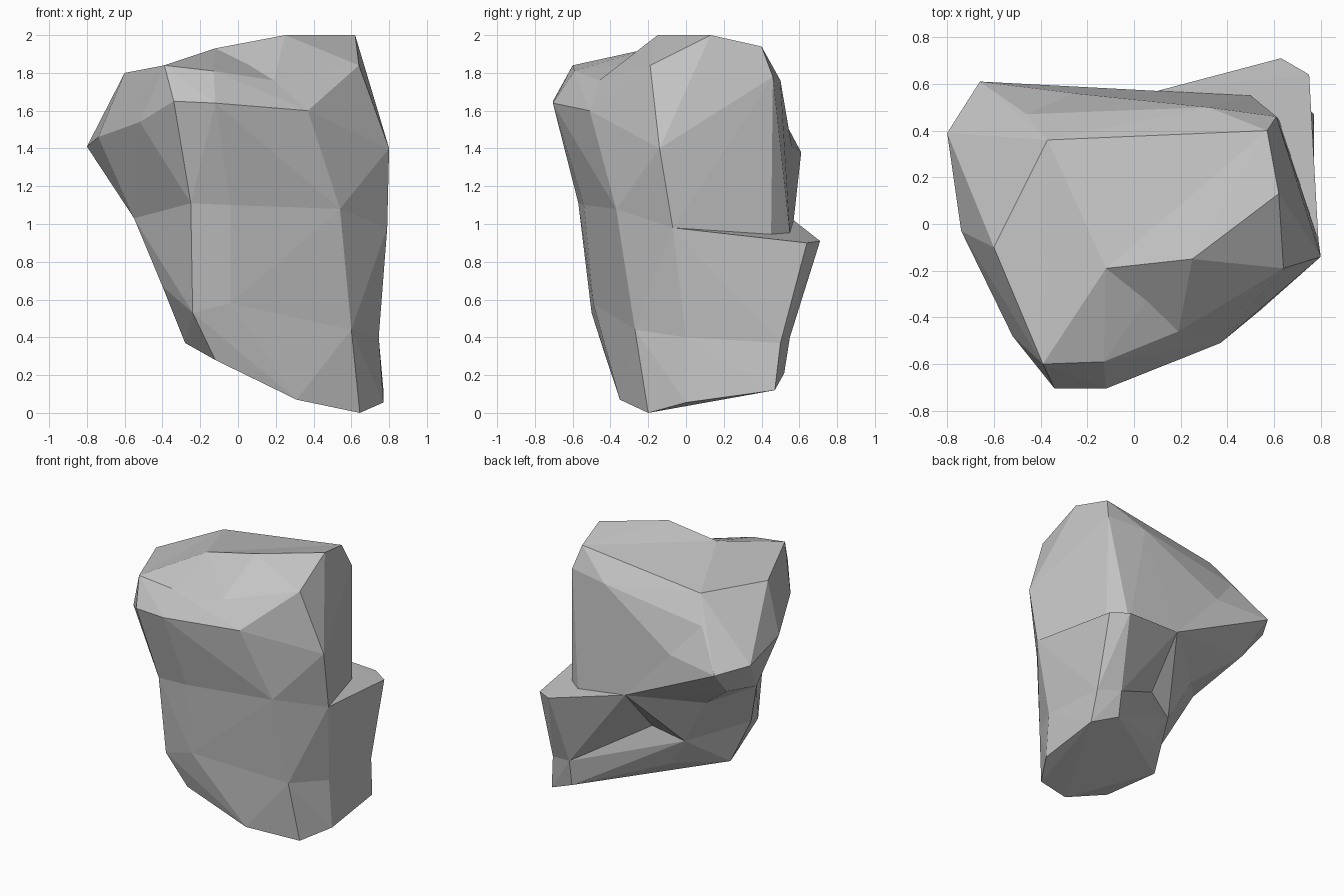
import bpy
import bmesh
from mathutils import Vector

default_cube = bpy.data.objects.get("Cube")
if default_cube is not None:
    bpy.data.objects.remove(default_cube, do_unlink=True)


def make_material(name, colour):
    material = bpy.data.materials.new(name)
    material.use_nodes = True
    material.diffuse_color = colour
    shader = next(n for n in material.node_tree.nodes if n.type == "BSDF_PRINCIPLED")
    shader.inputs["Base Color"].default_value = colour
    shader.inputs["Roughness"].default_value = 1
    return material


def faceted_stone(name, corners, material):
    """Wrap flat facets tightly around a handful of corner points."""
    bm = bmesh.new()
    for corner in corners:
        bm.verts.new(Vector(corner))
    bmesh.ops.convex_hull(bm, input=list(bm.verts))
    loose = [vert for vert in bm.verts if not vert.link_faces]
    bmesh.ops.delete(bm, geom=loose, context="VERTS")
    bmesh.ops.recalc_face_normals(bm, faces=list(bm.faces))
    mesh = bpy.data.meshes.new(name)
    bm.to_mesh(mesh)
    bm.free()
    mesh.materials.append(material)
    for polygon in mesh.polygons:
        polygon.use_smooth = False
    stone = bpy.data.objects.new(name, mesh)
    bpy.context.scene.collection.objects.link(stone)
    return stone


stone_grey = make_material("stone grey", (0.55, 0.55, 0.55, 1))

# Crown corners shared between neighbouring chunks
front_peak = (-.39, -.6, 1.84)
top_ridge = (-.12, -.19, 1.93)
back_rim = (.57, .4, 1.94)
back_rim_nose = (-.37, .36, 1.82)
crown_dent = (.19, -.46, 1.76)

# Brow and back corners
brow_nose = (-.34, -.705, 1.65)
brow_left = (.37, -.51, 1.6)
back_shoulder = (.32, .5, 1.76)
back_notch = (-.46, .47, 1.64)
back_belly = (-.26, .56, 1.41)

# Waist corners where the chunks above and below meet
waist_front_nose = (-.25, -.57, 1.11)
waist_front = (-.04, -.54, 1.1)
waist_front_left = (.54, -.37, 1.08)
waist_left = (.79, -.07, .98)
waist_nose = (-.55, -.04, 1.03)
waist_back = (-.32, .22, .94)
ledge_end = (.1, .57, 1.02)

# Shin corners between the base and the foot
shin_back = (.08, .28, .69)
shin_back_nose = (-.13, .2, .6)
shin_left = (.745, 0, .4)
shin_front_left = (.6, -.27, .44)
shin_ring = [
    (-.24, -.5, .53), (-.04, -.49, .58), shin_front_left, shin_left,
    shin_back, shin_back_nose, (-.4, -.19, .67),
]
ledge_foot = [(.74, .5, .37), (.57, .55, .4)]

# Middle of the boulder
faceted_stone("boulder_middle", [
    front_peak, (-.13, -.59, 1.81), top_ridge, back_rim, back_rim_nose,
    crown_dent, brow_nose, (-.12, -.705, 1.64), brow_left,
    back_shoulder, back_notch, back_belly,
    waist_front_nose, waist_front, waist_front_left, waist_back, ledge_end,
], stone_grey)

# Left shoulder, the tallest chunk
faceted_stone("boulder_left", [
    top_ridge, (.25, -.15, 2), (.62, .13, 2), back_rim, (.64, -.19, 1.84),
    crown_dent, brow_left, (.8, -.14, 1.4), back_shoulder, (.61, .46, 1.78),
    waist_front_left, waist_left, (.62, .45, .9), (.5, .55, .95), ledge_end,
], stone_grey)

# Overhanging nose on the right, running back down to the ledge
faceted_stone("boulder_nose", [
    front_peak, back_rim_nose, (-.6, -.1, 1.8), brow_nose,
    (-.52, -.48, 1.54), (-.74, -.03, 1.46), (-.8, .39, 1.41),
    (-.66, .61, 1.38), (-.61, .39, 1.17), back_notch, back_belly,
    waist_front_nose, waist_nose, waist_back, ledge_end,
], stone_grey)

# Base below the waist
faceted_stone("base_body", shin_ring + [
    waist_front_nose, waist_front, waist_front_left, waist_left,
    waist_nose, waist_back, ledge_end,
], stone_grey)

# Ledge stepping out at the back corner
faceted_stone("back_ledge", ledge_foot + [
    waist_left, ledge_end, shin_back, shin_left,
    (.75, .64, .9), (.63, .71, .91), (.47, .65, .92),
], stone_grey)

# Foot with a tilted underside
faceted_stone("foot", shin_ring + ledge_foot + [
    (.645, -.2, 0), (.31, -.35, .07), (-.12, -.42, .28), (-.28, -.12, .37),
    (-.02, .18, .4), (.28, .32, .31), (.57, .52, .21),
    (.77, .47, .12), (.77, 0, .055),
], stone_grey)
